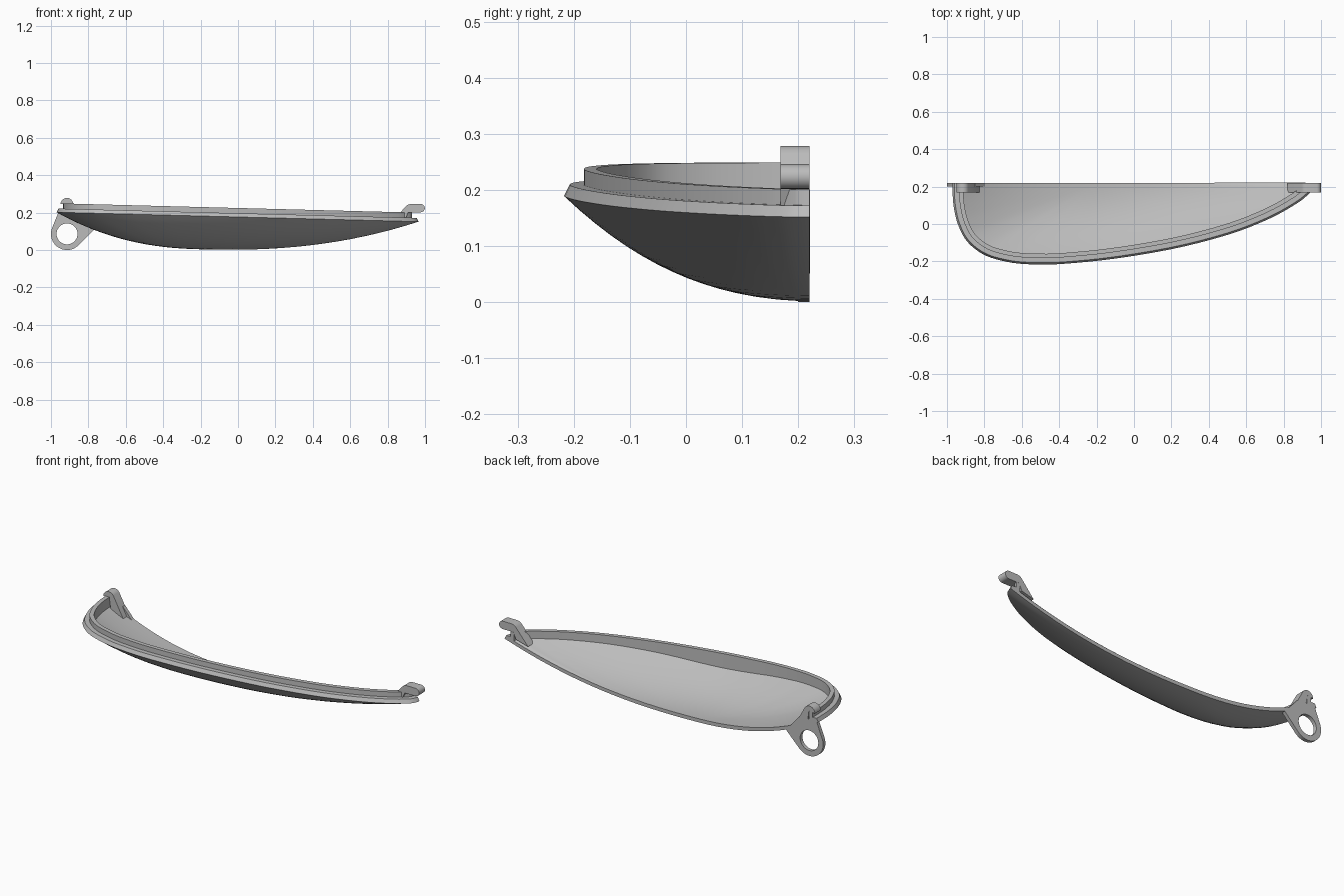
import bpy, bmesh, math
from mathutils import Vector

if "Cube" in bpy.data.objects:
    bpy.data.objects.remove(bpy.data.objects["Cube"])

CUT_Y = 0.22                      # plane of the straight back edge
CENTRE = Vector((-0.2, CUT_Y))    # deepest point of the bowl
DEPTH, POWER, THICK = 0.178, 2.3, 0.02

grey = bpy.data.materials.new("plain grey")
grey.use_nodes = True
grey.diffuse_color = (0.5, 0.5, 0.5, 1)
grey.node_tree.nodes["Principled BSDF"].inputs["Base Color"].default_value = (0.5, 0.5, 0.5, 1)


def finish(bm, name):
    bmesh.ops.recalc_face_normals(bm, faces=bm.faces)
    mesh = bpy.data.meshes.new(name)
    bm.to_mesh(mesh)
    bm.free()
    mesh.materials.append(grey)
    ob = bpy.data.objects.new(name, mesh)
    bpy.context.collection.objects.link(ob)
    bpy.ops.object.select_all(action='DESELECT')
    ob.select_set(True)
    bpy.context.view_layer.objects.active = ob
    bpy.ops.object.shade_smooth_by_angle(angle=math.radians(30))
    return ob


def spline(points, steps):
    """Smooth curve through points, square to the cut plane at both ends."""
    p = [Vector(q) for q in points]
    mirror = lambda q: Vector((q.x, 2 * CUT_Y - q.y))
    p = [mirror(p[1])] + p + [mirror(p[-2])]
    out = []
    for a, b, c, d in zip(p, p[1:], p[2:], p[3:]):
        # centripetal-style tangents, scaled by chord length
        la, lb, lc = (b - a).length, (c - b).length, (d - c).length
        m1 = lb * ((b - a) / la * lb + (c - b) / lb * la) / (la + lb)
        m2 = lb * ((c - b) / lb * lc + (d - c) / lc * lb) / (lb + lc)
        for i in range(steps):
            t = i / steps
            h = t * t * (3 - 2 * t)
            out.append(b * (1 - h) + c * h + m1 * (t * (1 - t) ** 2) - m2 * (t * t * (1 - t)))
    out.append(p[-2])
    return out


def inset(curve, d):
    """Offset the outline inward, keeping its ends on the cut plane."""
    out = []
    for i, q in enumerate(curve):
        if i in (0, len(curve) - 1):
            out.append(q + Vector((d if i == 0 else -d, 0)))
            continue
        t = (curve[i + 1] - curve[i - 1]).normalized()
        out.append(q + Vector((-t.y, t.x)) * d)
    return out


def rim_z(x):
    return 0.177 - 0.026 * x


def bowl_z(x, s):
    return rim_z(x) - DEPTH * (1 - s ** POWER)


# Half shell: outer bowl, chamfered rim, raised lip, inner wall and floor
outline = spline([(-0.97, 0.22), (-0.965, 0.1), (-0.942, 0), (-0.895, -0.09),
                  (-0.81, -0.16), (-0.68, -0.202), (-0.5, -0.217), (-0.28, -0.205),
                  (0, -0.17), (0.35, -0.1), (0.62, -0.016), (0.83, 0.085),
                  (0.915, 0.143), (0.955, 0.185), (0.965, 0.22)], 6)
inner = inset(outline, 0.058)
ratio = [(q - CENTRE).length / (p - CENTRE).length for p, q in zip(outline, inner)]
STEPS = 16
rings = []
for k in range(1, STEPS + 1):
    s = k / STEPS
    ring = [CENTRE.lerp(p, s) for p in outline]
    rings.append([(p.x, p.y, bowl_z(p.x, s)) for p in ring])
for d, h in ((0.01, 0.02), (0.035, 0.02), (0.035, 0.048), (0.058, 0.048)):
    rings.append([(p.x, p.y, rim_z(p.x) + h) for p in inset(outline, d)])
for k in range(STEPS, 0, -1):
    s = k / STEPS
    ring = [CENTRE.lerp(p, s) for p in inner]
    rings.append([(p.x, p.y, bowl_z(p.x, s * r) + THICK) for p, r in zip(ring, ratio)])

bm = bmesh.new()
vr = [[bm.verts.new(c) for c in ring] for ring in rings]
low = bm.verts.new((*CENTRE, bowl_z(CENTRE.x, 0)))
high = bm.verts.new((*CENTRE, bowl_z(CENTRE.x, 0) + THICK))
for a, b in zip(vr, vr[1:]):
    for i in range(len(a) - 1):
        bm.faces.new((a[i], a[i + 1], b[i + 1], b[i]))
for tip, ring in ((low, vr[0]), (high, vr[-1])):
    for i in range(len(ring) - 1):
        bm.faces.new((tip, ring[i], ring[i + 1]))
# flat cut faces, one for each side of the centre
for end in (0, -1):
    bm.faces.new([low] + [r[end] for r in vr] + [high])
finish(bm, "half_shell")


def plate(name, loops, y0, y1):
    """Extrude outlines in x and z (the first solid, the rest holes) along y."""
    bm = bmesh.new()
    for loop in loops:
        vs = [bm.verts.new((x, y0, z)) for x, z in loop]
        for a, b in zip(vs, vs[1:] + vs[:1]):
            bm.edges.new((a, b))
    bmesh.ops.triangle_fill(bm, edges=bm.edges[:], use_beauty=True)
    new = bmesh.ops.extrude_face_region(bm, geom=bm.faces[:], use_keep_orig=True)["geom"]
    bmesh.ops.translate(bm, vec=(0, y1 - y0, 0),
                        verts=[v for v in new if isinstance(v, bmesh.types.BMVert)])
    return finish(bm, name)


def arc(cx, cz, r, a0, a1, n):
    angles = [math.radians(a0 + (a1 - a0) * i / n) for i in range(n + 1)]
    return [(cx + r * math.cos(a), cz + r * math.sin(a)) for a in angles]


# Ring lug flush with the cut face
lug = arc(-0.914, 0.0865, 0.086, 157, 315, 28) + [(-0.77, 0.109), (-0.85, 0.2), (-0.958, 0.207)]
hole = arc(-0.914, 0.0865, 0.056, 0, 350, 35)
plate("ring_lug", [lug, hole], 0.2, CUT_Y)

# Hooks that rise from the floor and curl outward over the lip
right_hook = arc(-0.915, 0.245, 0.034, 180, 35, 10) + [
    (-0.82, 0.14), (-0.9, 0.165), (-0.912, 0.25)]
plate("right_hook", [right_hook], 0.168, CUT_Y)
left_hook = arc(0.977, 0.224, 0.022, -90, 90, 10) + arc(0.925, 0.206, 0.04, 90, 140, 5) + [
    (0.82, 0.145), (0.895, 0.165), (0.91, 0.202)]
plate("left_hook", [left_hook], 0.168, CUT_Y)
